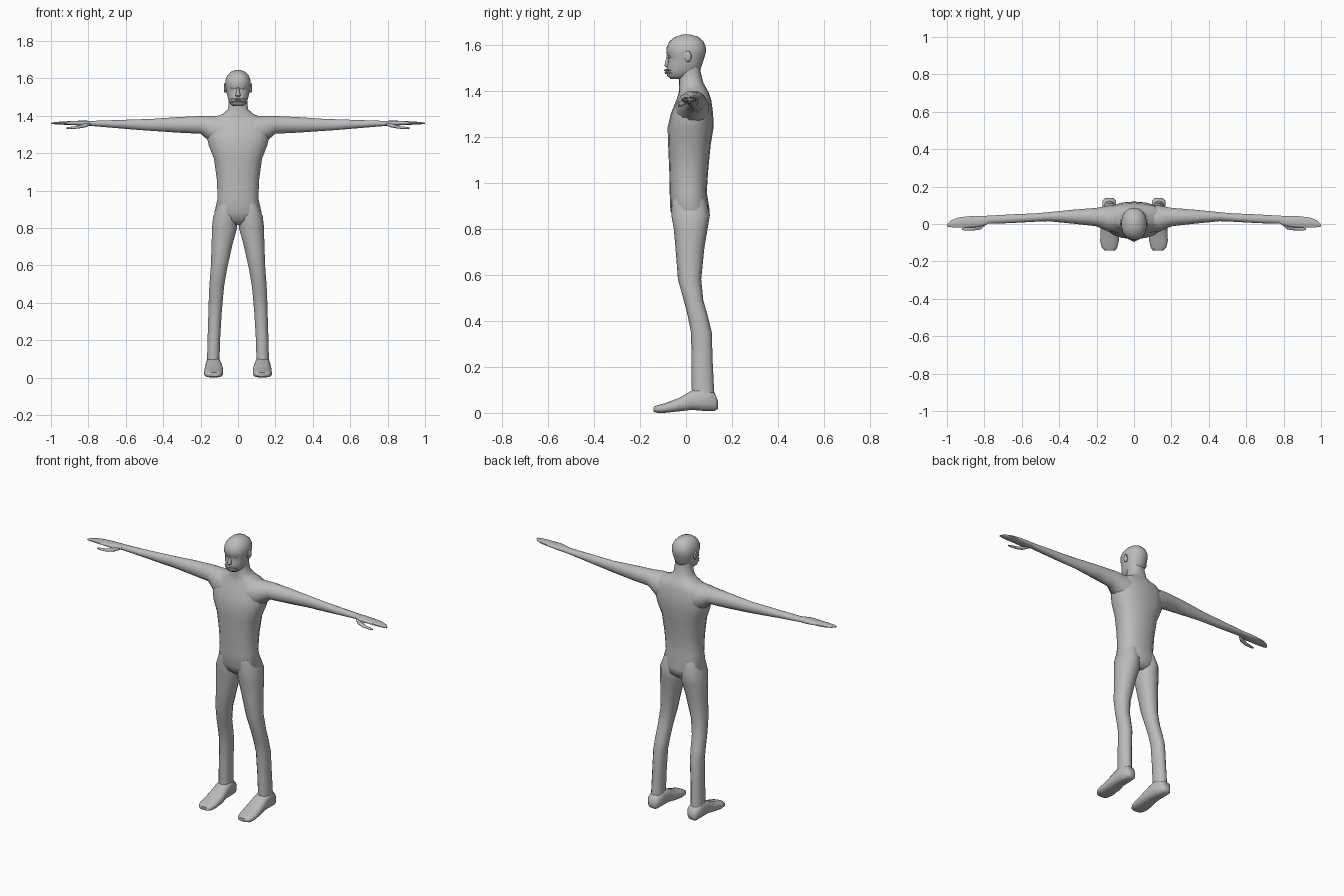
import bpy, bmesh, math

skin = bpy.data.materials.new("plain grey")
skin.diffuse_color = (0.5, 0.5, 0.5, 1)


def loft(name, axis, rings, sides=14, power=1.0, mirror=False):
    """Skin rounded rings (position, low a, high a, low b, high b) along an axis."""
    bm = bmesh.new()
    loops = []
    for pos, a0, a1, b0, b1 in rings:
        loop = []
        for i in range(sides):
            t = 2 * math.pi * (i + 0.5) / sides
            c, s = math.cos(t), math.sin(t)
            c = math.copysign(abs(c) ** power, c)
            s = math.copysign(abs(s) ** power, s)
            a = (a0 + a1) / 2 + c * (a1 - a0) / 2
            b = (b0 + b1) / 2 + s * (b1 - b0) / 2
            co = {"x": (pos, a, b), "y": (a, pos, b), "z": (a, b, pos)}[axis]
            loop.append(bm.verts.new(co))
        loops.append(loop)
    for lo, hi in zip(loops, loops[1:]):
        for i in range(sides):
            j = (i + 1) % sides
            bm.faces.new((lo[i], lo[j], hi[j], hi[i]))
    bm.faces.new(loops[0])
    bm.faces.new(loops[-1])
    if mirror:
        dup = bmesh.ops.duplicate(bm, geom=bm.verts[:] + bm.edges[:] + bm.faces[:])
        for v in dup["geom"]:
            if isinstance(v, bmesh.types.BMVert):
                v.co.x = -v.co.x
    bmesh.ops.recalc_face_normals(bm, faces=bm.faces[:])
    mesh = bpy.data.meshes.new(name)
    bm.to_mesh(mesh)
    bm.free()
    mesh.materials.append(skin)
    ob = bpy.data.objects.new(name, mesh)
    bpy.context.collection.objects.link(ob)
    bpy.ops.object.select_all(action="DESELECT")
    ob.select_set(True)
    bpy.context.view_layer.objects.active = ob
    bpy.ops.object.shade_smooth_by_angle(angle=math.radians(60))
    return ob


def centred(rings):
    return [(z, -w, w, y0, y1) for z, w, y0, y1 in rings]


# Torso rising through the shoulders into the neck
loft("torso", "z", centred([
    (0.815, 0.035, -0.02, 0.07), (0.84, 0.10, -0.05, 0.098),
    (0.88, 0.128, -0.068, 0.103), (0.96, 0.11, -0.071, 0.09),
    (1.06, 0.115, -0.073, 0.097), (1.17, 0.13, -0.078, 0.108),
    (1.24, 0.158, -0.08, 0.12), (1.30, 0.172, -0.066, 0.118),
    (1.36, 0.165, -0.042, 0.11), (1.39, 0.135, -0.032, 0.10),
    (1.408, 0.085, -0.03, 0.09), (1.435, 0.054, -0.03, 0.075),
    (1.48, 0.05, -0.03, 0.064), (1.52, 0.05, -0.03, 0.06)]),
    sides=18, power=0.85)

# Arms
loft("arms", "x", [
    (0.07, -0.05, 0.105, 1.22, 1.402), (0.14, -0.042, 0.10, 1.25, 1.402),
    (0.20, -0.014, 0.088, 1.302, 1.40), (0.32, 0.0, 0.078, 1.308, 1.394),
    (0.46, 0.014, 0.064, 1.318, 1.384), (0.52, 0.012, 0.058, 1.322, 1.382),
    (0.66, 0.004, 0.052, 1.334, 1.377), (0.80, 0.0, 0.044, 1.346, 1.372)],
    sides=12, mirror=True)

# Flat hands with a separate thumb
loft("hands", "x", [
    (0.78, 0.0, 0.044, 1.346, 1.372), (0.83, -0.018, 0.045, 1.345, 1.374),
    (0.88, -0.02, 0.043, 1.350, 1.372), (0.94, -0.02, 0.036, 1.352, 1.369),
    (0.98, -0.018, 0.02, 1.354, 1.366), (1.0, -0.014, 0.0, 1.357, 1.362)],
    sides=10, power=0.8, mirror=True)
loft("thumbs", "x", [
    (0.79, -0.004, 0.02, 1.348, 1.364), (0.82, -0.03, 0.0, 1.336, 1.358),
    (0.86, -0.036, -0.012, 1.330, 1.345), (0.905, -0.036, -0.018, 1.328, 1.340),
    (0.92, -0.032, -0.024, 1.331, 1.337)], sides=8, mirror=True)

# Legs
loft("legs", "z", [
    (0.93, 0.015, 0.108, -0.06, 0.085), (0.86, 0.004, 0.134, -0.064, 0.104),
    (0.80, 0.003, 0.141, -0.053, 0.094), (0.72, 0.026, 0.142, -0.046, 0.08),
    (0.58, 0.058, 0.147, -0.035, 0.066), (0.49, 0.073, 0.154, -0.01, 0.075),
    (0.42, 0.080, 0.157, 0.008, 0.095), (0.35, 0.086, 0.159, 0.022, 0.112),
    (0.22, 0.094, 0.163, 0.024, 0.116), (0.10, 0.098, 0.166, 0.025, 0.122),
    (0.04, 0.094, 0.17, 0.025, 0.128)], power=0.9, mirror=True)

# Feet
loft("feet", "y", [
    (0.14, 0.112, 0.152, 0.018, 0.05), (0.125, 0.096, 0.168, 0.008, 0.088),
    (0.07, 0.09, 0.172, 0.008, 0.112), (0.025, 0.086, 0.174, 0.012, 0.098),
    (-0.03, 0.078, 0.18, 0.006, 0.066), (-0.09, 0.08, 0.182, 0.0, 0.043),
    (-0.125, 0.088, 0.174, 0.0, 0.034), (-0.142, 0.10, 0.158, 0.006, 0.026)],
    sides=12, power=0.7, mirror=True)

# Head from chin to crown
loft("head", "z", centred([
    (1.452, 0.025, -0.066, 0.0), (1.465, 0.042, -0.083, 0.03),
    (1.49, 0.054, -0.085, 0.062), (1.52, 0.061, -0.08, 0.072),
    (1.548, 0.066, -0.078, 0.081), (1.565, 0.069, -0.086, 0.086),
    (1.59, 0.068, -0.084, 0.086), (1.615, 0.058, -0.072, 0.076),
    (1.634, 0.04, -0.048, 0.054), (1.645, 0.014, -0.016, 0.02)]),
    sides=18, power=0.9)

# Face details and ears
loft("nose", "z", centred([
    (1.502, 0.010, -0.086, -0.06), (1.509, 0.015, -0.095, -0.06),
    (1.535, 0.008, -0.089, -0.06), (1.562, 0.005, -0.083, -0.06)]), sides=8)
for name, z, front in (("upper_lip", 1.489, -0.098), ("lower_lip", 1.477, -0.094)):
    loft(name, "x", [
        (x, front + 0.55 * abs(x), front + 0.04, z - h, z + h)
        for x, h in ((-0.038, 0.002), (-0.018, 0.005), (0, 0.006),
                     (0.018, 0.005), (0.038, 0.002))], sides=8)
loft("eyes", "x", [
    (0.014, -0.077, -0.06, 1.546, 1.550), (0.022, -0.079, -0.055, 1.541, 1.555),
    (0.032, -0.076, -0.05, 1.541, 1.555), (0.042, -0.066, -0.045, 1.546, 1.550)],
    sides=8, mirror=True)
loft("ears", "x", [
    (0.058, -0.006, 0.018, 1.525, 1.568), (0.071, -0.008, 0.024, 1.524, 1.574),
    (0.076, 0.0, 0.022, 1.532, 1.57)], sides=10, mirror=True)
